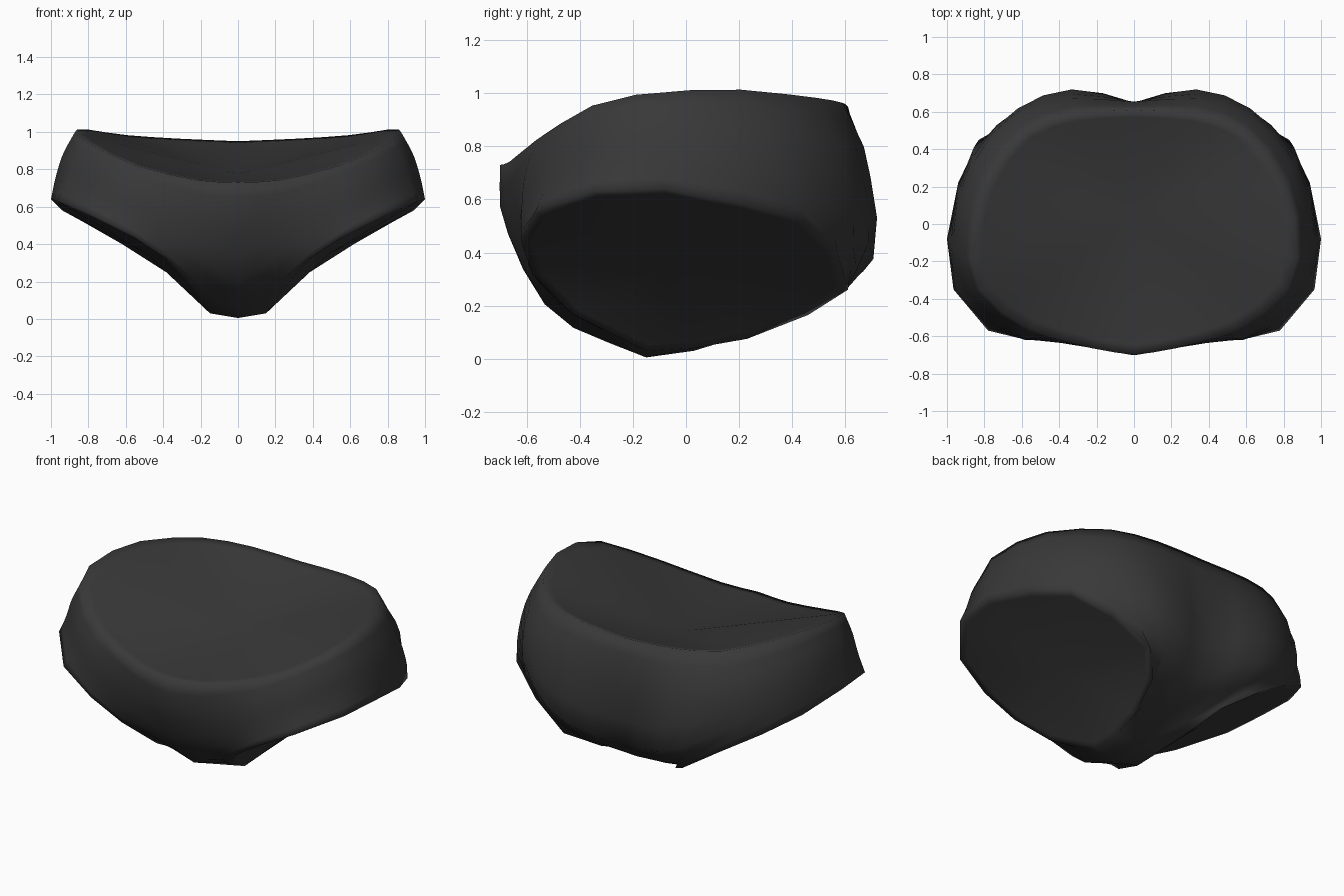
import bpy
import bmesh
from mathutils import Vector

cube = bpy.data.objects.get("Cube")
if cube:
    bpy.data.objects.remove(cube, do_unlink=True)

COLS = 16   # columns running front centre -> side -> back centre
ROWS = 9    # rows running waist -> leg opening


def spline(points, count):
    """Sample a smooth curve through the points."""
    p = [Vector(q) for q in points]
    p = [2 * p[0] - p[1]] + p + [2 * p[-1] - p[-2]]
    spans = len(p) - 3
    out = []
    for i in range(count):
        u = i * spans / (count - 1)
        k = min(int(u), spans - 1)
        t = u - k
        a, b, c, d = p[k:k + 4]
        out.append(b + t / 2 * (c - a + t * (2 * a - 5 * b + 4 * c - d
                                             + t * (3 * (b - c) + d - a))))
    return out


def dished_cover(bm, rim, centre):
    """Close a rim with a narrow border and a fan to a sunken centre."""
    centre = Vector(centre)
    border = [bm.verts.new(v.co.lerp(centre, .07)) for v in rim]
    hub = bm.verts.new(centre)
    for i in range(len(rim) - 1):
        bm.faces.new((rim[i], rim[i + 1], border[i + 1], border[i]))
        bm.faces.new((border[i], border[i + 1], hub))


# Half contours, front centre round the side to back centre
waist = [(0, -.7, .73), (.24, -.66, .745), (.6, -.54, .84), (.855, -.29, .975),
         (.835, .13, 1.015), (.62, .47, .985), (.34, .585, .965), (0, .61, .95)]
hip = [(0, -.685, .51), (.24, -.65, .55), (.615, -.585, .72), (.915, -.275, .87),
       (.89, .23, .855), (.67, .56, .77), (.36, .685, .73), (0, .655, .7)]
seat = [(0, -.5, .17), (.25, -.58, .33), (.63, -.605, .58), (.955, -.265, .755),
        (.905, .31, .69), (.62, .61, .5), (.33, .685, .34), (0, .57, .24)]
leg = [(0, -.15, .005), (.15, -.15, .03), (.25, -.43, .17), (.38, -.58, .32),
       (.56, -.62, .44), (.78, -.57, .55), (.965, -.35, .63), (1, -.08, .64),
       (.94, .22, .58), (.83, .45, .52), (.62, .57, .4), (.4, .61, .26),
       (.25, .46, .165), (.18, .23, .075), (.15, .03, .04), (0, .03, .03)]

# Fabric wall of one half
contours = [spline(c, COLS) for c in (waist, hip, seat, leg)]
bm = bmesh.new()
grid = [[bm.verts.new(v) for v in spline(column, ROWS)]
        for column in zip(*contours)]
for left, right in zip(grid, grid[1:]):
    for r in range(ROWS - 1):
        bm.faces.new((left[r], left[r + 1], right[r + 1], right[r]))

# Waist cover, leg cover and crotch
top = [column[0] for column in grid]
bottom = [column[-1] for column in grid]
dished_cover(bm, top, (0, .05, .775))
dished_cover(bm, bottom[1:-1] + [bottom[1]], (.49, -.03, .35))
bm.faces.new((bottom[0], bottom[1], bottom[-2], bottom[-1]))

# Other half
for v in grid[0] + grid[-1]:
    v.co.x = 0
half = bm.verts[:] + bm.edges[:] + bm.faces[:]
bmesh.ops.mirror(bm, geom=half, axis='X', merge_dist=0.0005)
bmesh.ops.remove_doubles(bm, verts=bm.verts[:], dist=0.0005)
bmesh.ops.recalc_face_normals(bm, faces=bm.faces[:])

mesh = bpy.data.meshes.new("briefs")
bm.to_mesh(mesh)
bm.free()
briefs = bpy.data.objects.new("briefs", mesh)
bpy.context.collection.objects.link(briefs)

# Colour
fabric = bpy.data.materials.new("charcoal fabric")
fabric.use_nodes = True
colour = (.04, .04, .04, 1)
fabric.diffuse_color = colour
fabric.node_tree.nodes["Principled BSDF"].inputs["Base Color"].default_value = colour
mesh.materials.append(fabric)

# Soft shading over the rims
mesh.shade_smooth()
